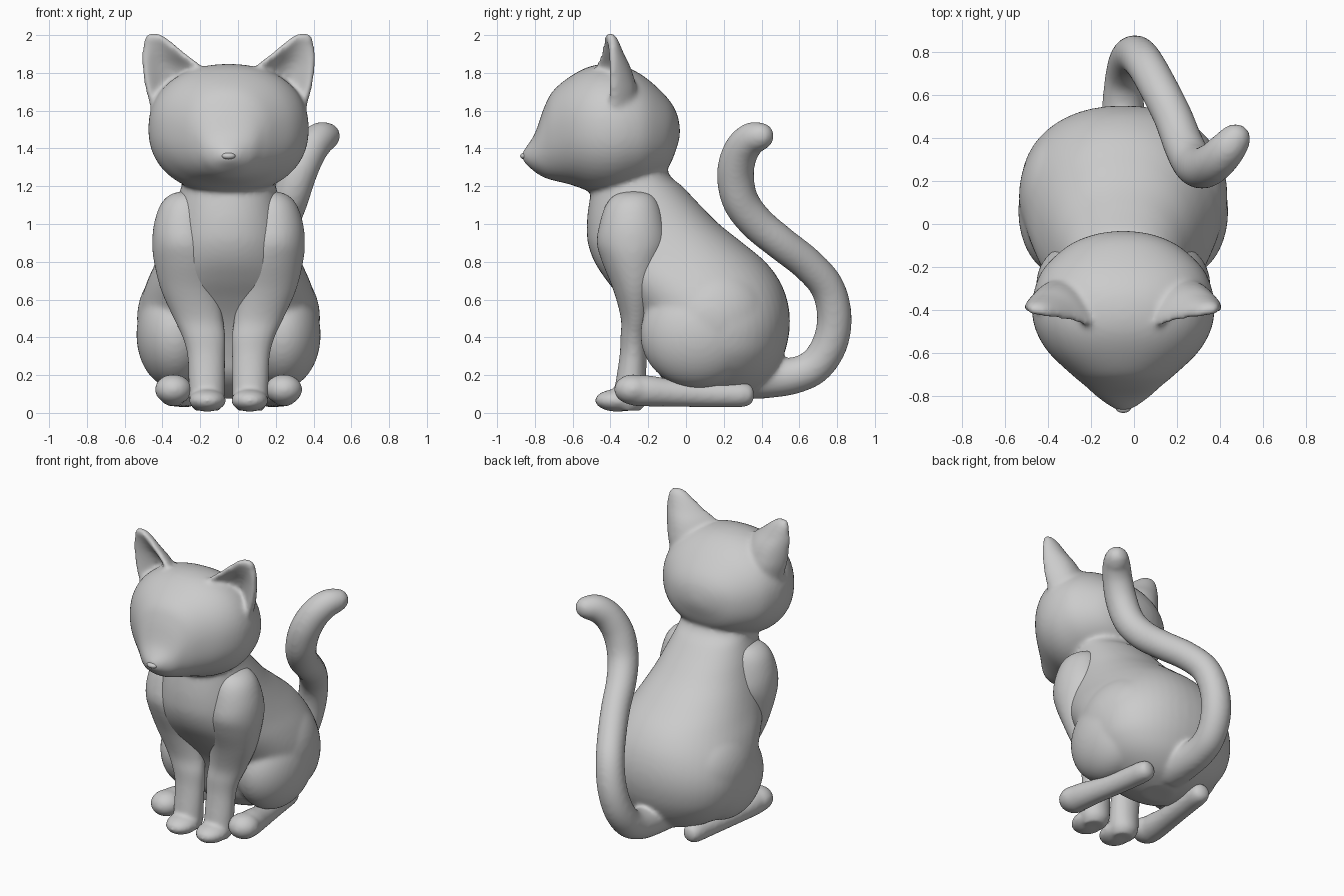
import bpy, bmesh
from math import sin, cos, pi, sqrt
from mathutils import Vector, Matrix

CX = -0.05   # symmetry plane of the animal (the tail swings to one side)
N = 48       # points per cross-section


def smooth_rows(rows, sub=6):
    """Catmull-Rom interpolation of rows of numbers."""
    out = []
    for i in range(len(rows) - 1):
        p0, p1 = rows[max(i - 1, 0)], rows[i]
        p2, p3 = rows[i + 1], rows[min(i + 2, len(rows) - 1)]
        for k in range(sub):
            t = k / sub
            out.append([0.5 * (2 * b + (c - a) * t + (2 * a - 5 * b + 4 * c - d) * t * t
                               + (3 * b - a - 3 * c + d) * t ** 3)
                        for a, b, c, d in zip(p0, p1, p2, p3)])
    out.append(list(rows[-1]))
    return out


def loft(bm, rings):
    vs = [[bm.verts.new(p) for p in r] for r in rings]
    n = len(vs[0])
    for a, b in zip(vs, vs[1:]):
        for i in range(n):
            j = (i + 1) % n
            bm.faces.new((a[i], a[j], b[j], b[i]))
    bm.faces.new(vs[0][::-1])
    bm.faces.new(vs[-1])


def power(v, e):
    return abs(v) ** e * (1 if v > 0 else -1)


def circle(n=2.0):
    """Unit superellipse, n = 2 is round, larger is squarer."""
    return [(power(cos(2 * pi * i / N), 2 / n), power(sin(2 * pi * i / N), 2 / n)) for i in range(N)]


def loft_z(bm, rows, s=1, n=2.0):
    """Rows of z, x offset, half width, y front, y back."""
    loft(bm, [[(CX + s * (dx + rx * c), (y0 + y1) / 2 + (y1 - y0) / 2 * d, z) for c, d in circle(n)]
              for z, dx, rx, y0, y1 in smooth_rows(rows)])


def tube(bm, rows):
    """Round tube along rows of x, y, z, radius."""
    rows = smooth_rows(rows)
    rings = []
    for i, r in enumerate(rows):
        p = Vector(r[:3])
        t = (Vector(rows[min(i + 1, len(rows) - 1)][:3]) - Vector(rows[max(i - 1, 0)][:3])).normalized()
        u = (Vector((1, 0, 0)) - t * t.x).normalized()
        v = t.cross(u)
        rad = max(r[3], 0.004)
        rings.append([p + (u * c + v * d) * rad for c, d in circle()])
    loft(bm, rings)


def ball(bm, loc, size):
    bmesh.ops.create_uvsphere(bm, u_segments=40, v_segments=24, radius=1,
                              matrix=Matrix.Translation(loc) @ Matrix.Diagonal((*size, 1)))


def finish(bm, name, voxel=None, smooth=5):
    bmesh.ops.recalc_face_normals(bm, faces=bm.faces)
    for f in bm.faces:
        f.smooth = True
    me = bpy.data.meshes.new(name)
    bm.to_mesh(me)
    bm.free()
    ob = bpy.data.objects.new(name, me)
    bpy.context.collection.objects.link(ob)
    if voxel:
        m = ob.modifiers.new("blend", 'REMESH')
        m.mode = 'VOXEL'
        m.voxel_size = voxel
        m.use_smooth_shade = True
        m = ob.modifiers.new("soften", 'SMOOTH')
        m.factor = 0.5
        m.iterations = smooth
    return ob


# ---- body, head, ears, haunches and tail, fused into one skin ----
bm = bmesh.new()

# pear-shaped torso
loft_z(bm, [(1.35, 0, .20, -.42, -.13), (1.25, 0, .24, -.47, -.08), (1.2, 0, .25, -.495, -.02),
            (1.1, 0, .28, -.515, .075), (1.0, 0, .31, -.525, .175), (.9, 0, .345, -.52, .30),
            (.8, 0, .385, -.485, .42), (.7, 0, .43, -.42, .495), (.6, 0, .463, -.34, .535),
            (.5, 0, .478, -.27, .55), (.4, 0, .472, -.22, .543), (.3, 0, .44, -.18, .515),
            (.2, 0, .36, -.14, .46), (.12, 0, .23, -.05, .37), (.075, 0, .09, .08, .26)], n=2.2)

# head, lofted from nose to nape: y, z low, z high, half width
head = [(-.868, 1.34, 1.38, .02), (-.845, 1.315, 1.41, .065), (-.80, 1.275, 1.48, .125),
        (-.75, 1.245, 1.62, .18), (-.70, 1.23, 1.71, .24), (-.60, 1.205, 1.79, .345),
        (-.50, 1.17, 1.837, .405), (-.40, 1.16, 1.847, .425), (-.30, 1.18, 1.825, .412),
        (-.20, 1.22, 1.765, .365), (-.10, 1.29, 1.67, .255), (-.05, 1.40, 1.59, .14),
        (-.032, 1.47, 1.51, .03)]
loft(bm, [[(CX + w * c, y, (a + b) / 2 + (b - a) / 2 * d) for c, d in circle(2.2)]
          for y, a, b, w in smooth_rows(head)])

# cupped ears: z, inner x, outer x, inner rim y, outer rim y, cup depth, wall
ear = [(2.012, .375, .42, -.41, -.40, .0, .012), (1.985, .33, .443, -.42, -.40, .015, .03),
       (1.9, .228, .455, -.445, -.40, .06, .034), (1.84, .155, .453, -.47, -.40, .10, .036),
       (1.77, .12, .445, -.475, -.40, .125, .038), (1.7, .13, .43, -.46, -.40, .13, .04),
       (1.6, .17, .40, -.44, -.40, .11, .04)]
for s in (1, -1):
    rings = []
    for z, x0, x1, y0, y1, dep, wall in smooth_rows(ear):
        half = (x1 - x0) / 2
        ring = []
        for c, d in circle(2.8):
            slope = -2 * dep * c / half * 0.6
            k = wall * d / sqrt(1 + slope * slope)
            ring.append((CX + s * ((x0 + x1) / 2 + half * c - slope * k),
                         y0 + (y1 - y0) * (1 + c) / 2 + dep * (1 - c * c) + k, z))
        rings.append(ring)
    loft(bm, rings)
    # haunch
    ball(bm, (CX + s * .285, .06, .415), (.203, .302, .285))
    ball(bm, (CX + s * .25, .13, .50), (.235, .32, .29))

# tail
tube(bm, [(-.05, .32, .20, .13), (-.05, .43, .185, .108), (-.05, .57, .197, .097), (-.04, .685, .25, .094),
          (-.02, .763, .37, .094), (.01, .785, .52, .092), (.05, .745, .67, .09), (.11, .64, .79, .09),
          (.18, .50, .90, .091), (.23, .37, 1.01, .094), (.275, .285, 1.13, .097),
          (.32, .262, 1.27, .098), (.375, .29, 1.385, .094), (.43, .345, 1.45, .087),
          (.475, .40, 1.463, .074), (.497, .425, 1.461, .058), (.512, .442, 1.458, .035),
          (.518, .449, 1.457, .004)])
finish(bm, "body_head_and_tail", 0.013, 14)

# ---- nose ----
bm = bmesh.new()
ball(bm, (CX, -.855, 1.36), (.036, .023, .018))
finish(bm, "nose")

# ---- front legs with paws, hind feet ----
leg = [(1.175, .22, .02, -.30, -.24), (1.155, .225, .085, -.375, -.18), (1.1, .23, .132, -.425, -.14),
       (1.0, .235, .16, -.458, -.11), (.9, .23, .174, -.472, -.093), (.8, .215, .18, -.445, -.115),
       (.65, .20, .158, -.385, -.155), (.5, .16, .131, -.345, -.185), (.4, .13, .114, -.347, -.20),
       (.3, .118, .1, -.352, -.207), (.15, .115, .096, -.375, -.212), (.06, .115, .092, -.39, -.21),
       (.012, .115, .065, -.37, -.24)]
for s, side in ((1, "right"), (-1, "left")):
    bm = bmesh.new()
    loft_z(bm, leg, s)
    ball(bm, (CX + s * .112, -.36, .066), (.098, .122, .06))
    finish(bm, "front_leg_" + side, 0.013, 6)

    bm = bmesh.new()
    foot = [(.302, -.36, .12, .004), (.302, -.355, .12, .03), (.30, -.335, .12, .06),
            (.297, -.28, .119, .08), (.29, -.20, .116, .082), (.275, -.08, .106, .073),
            (.25, .08, .098, .068), (.23, .22, .096, .067), (.22, .30, .096, .065),
            (.213, .345, .096, .048), (.21, .362, .096, .004)]
    tube(bm, [(CX + s * x, y, z, r) for x, y, z, r in foot])
    # toes
    ball(bm, (CX + s * .292, -.28, .124), (.098, .10, .08))
    finish(bm, "hind_foot_" + side, 0.013, 6)
